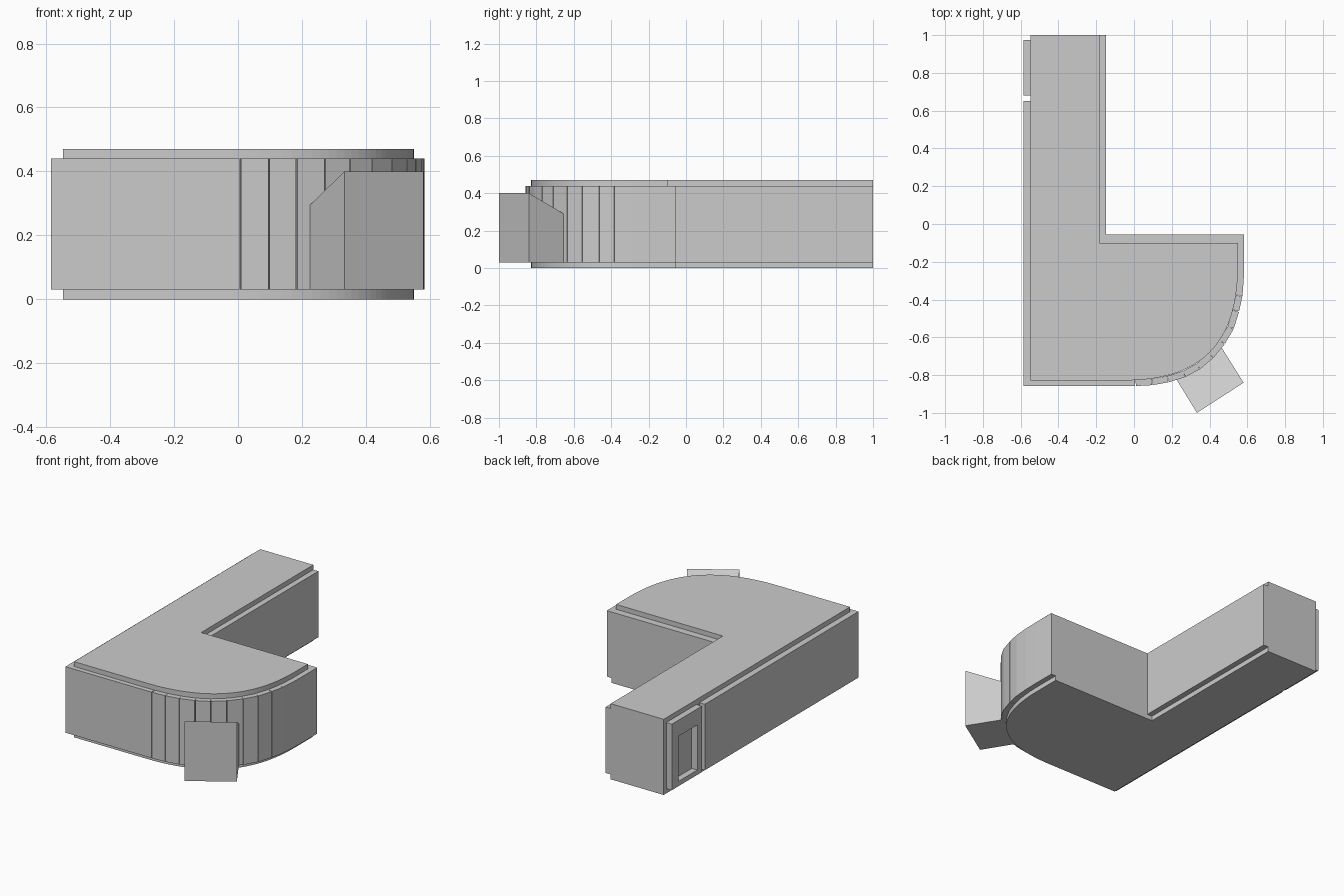
import bpy, bmesh
from mathutils import Vector
from mathutils.geometry import interpolate_bezier

if "Cube" in bpy.data.objects:
    bpy.data.objects.remove(bpy.data.objects["Cube"])

TOP, WALL_LOW, WALL_HIGH = 0.47, 0.03, 0.44


def prism(name, pts, z0, z1):
    """Extrude a plan outline; z1 may be a list giving each corner its own height."""
    n = len(pts)
    tops = z1 if isinstance(z1, list) else [z1] * n
    bm = bmesh.new()
    low = [bm.verts.new((p[0], p[1], z0)) for p in pts]
    high = [bm.verts.new((p[0], p[1], z)) for p, z in zip(pts, tops)]
    bm.faces.new(low[::-1])
    bm.faces.new(high)
    for i in range(n):
        j = (i + 1) % n
        bm.faces.new((low[i], low[j], high[j], high[i]))
    bmesh.ops.recalc_face_normals(bm, faces=bm.faces)
    mesh = bpy.data.meshes.new(name)
    bm.to_mesh(mesh)
    bm.free()
    ob = bpy.data.objects.new(name, mesh)
    bpy.context.collection.objects.link(ob)
    return ob


def block(name, x0, x1, y0, y1, z0=WALL_LOW, z1=WALL_HIGH):
    return prism(name, [(x0, y0), (x1, y0), (x1, y1), (x0, y1)], z0, z1)


# Core and floor slab, set back behind the cladding, with one rounded corner
curve = [(p.x, p.y) for p in interpolate_bezier(
    Vector((-0.05, -0.828, 0)), Vector((0.39, -0.828, 0)),
    Vector((0.55, -0.595, 0)), Vector((0.55, -0.22, 0)), 33)]


def outline(inner_y):
    return [(-0.547, -0.828)] + curve + [
        (0.55, inner_y), (-0.183, inner_y), (-0.183, 1.0), (-0.547, 1.0)]


prism("building_core", outline(-0.10), WALL_LOW, TOP)
prism("floor_slab", outline(-0.055), 0, WALL_LOW)

# Straight wall cladding
block("west_wall", -0.585, -0.547, -0.858, 0.65)
block("south_wall", -0.547, 0.005, -0.858, -0.826)
block("wing_back_wall", -0.183, 0.583, -0.10, -0.055)
block("arm_inner_wall", -0.183, -0.148, -0.055, 1.0)
prism("east_wall", [(0.574, -0.382), (0.581, -0.29), (0.583, -0.20), (0.583, -0.10),
                    (0.548, -0.10), (0.548, -0.22), (0.54, -0.376)], WALL_LOW, WALL_HIGH)

# Curved wall made of separate panels with narrow joints
joints = [Vector(p) for p in (
    (0.008, -0.858), (0.097, -0.853), (0.184, -0.838), (0.272, -0.81), (0.35, -0.768),
    (0.42, -0.709), (0.481, -0.635), (0.528, -0.555), (0.556, -0.464), (0.574, -0.382))]
for i, (a, b) in enumerate(zip(joints, joints[1:])):
    along = (b - a).normalized()
    inward = Vector((-along.y, along.x)) * 0.034
    a2, b2 = a + along * 0.002, b - along * 0.002
    prism(f"curved_panel_{i + 1}", [a2, b2, b2 + inward, a2 + inward], WALL_LOW, WALL_HIGH)

# Door frame near the back of the long arm
for name, y0, y1, z0, z1 in (
        ("door_jamb_left", 0.91, 0.975, WALL_LOW, WALL_HIGH),
        ("door_jamb_right", 0.68, 0.725, WALL_LOW, WALL_HIGH),
        ("door_sill", 0.725, 0.91, WALL_LOW, 0.06),
        ("door_lintel", 0.725, 0.91, 0.34, WALL_HIGH)):
    block(name, -0.585, -0.547, y0, y1, z0, z1)

# Angled porch, its roof falling back toward the curved wall
prism("porch", [(0.22, -0.815), (0.333, -1.0), (0.58, -0.84), (0.463, -0.653)],
      WALL_LOW, [0.29, 0.40, 0.40, 0.29])
